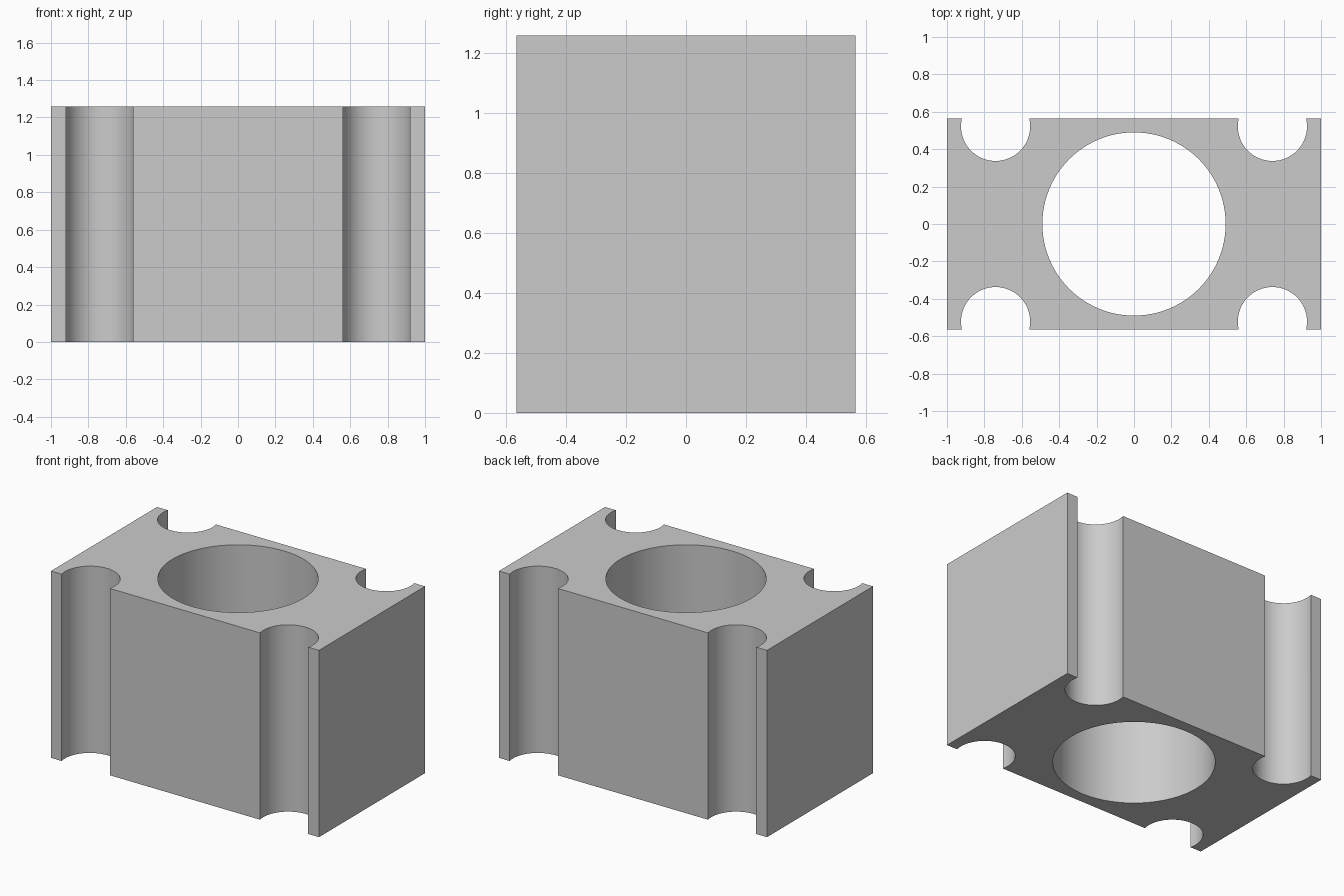
import bpy
import math

cube = bpy.data.objects.get("Cube")
if cube:
    bpy.data.objects.remove(cube, do_unlink=True)

WIDTH, DEPTH, HEIGHT = 2.0, 1.13, 1.26
BORE_RADIUS = 0.49
NOTCH_RADIUS, NOTCH_X, NOTCH_Y = 0.185, 0.74, 0.522

# Single plain grey
grey = bpy.data.materials.new("plain_grey")
grey.use_nodes = True
colour = (0.6, 0.6, 0.6, 1)
grey.diffuse_color = colour
grey.node_tree.nodes["Principled BSDF"].inputs["Base Color"].default_value = colour

# Solid block
bpy.ops.mesh.primitive_cube_add(size=1, location=(0, 0, HEIGHT / 2))
block = bpy.context.object
block.name = "bored_block"
block.scale = (WIDTH, DEPTH, HEIGHT)
bpy.ops.object.transform_apply(location=True, rotation=False, scale=True)
block.data.materials.append(grey)


def drill(name, x, y, radius, sides):
    """Cut a vertical round hole right through the block."""
    bpy.ops.mesh.primitive_cylinder_add(
        vertices=sides, radius=radius, depth=HEIGHT * 2, location=(x, y, HEIGHT / 2))
    cutter = bpy.context.object
    cutter.name = name
    cutter.hide_render = True
    cutter.data.materials.append(grey)
    cut = block.modifiers.new(name, 'BOOLEAN')
    cut.operation = 'DIFFERENCE'
    cut.solver = 'EXACT'
    cut.object = cutter
    bpy.context.view_layer.objects.active = block
    bpy.ops.object.modifier_apply(modifier=cut.name)
    bpy.data.objects.remove(cutter, do_unlink=True)


# Central bore
drill("bore_cutter", 0, 0, BORE_RADIUS, 96)

# Four round channels opening on the front and back faces
for sx in (-1, 1):
    for sy in (-1, 1):
        drill("channel_cutter", sx * NOTCH_X, sy * NOTCH_Y, NOTCH_RADIUS, 64)

# Smooth walls, crisp edges
block.select_set(True)
bpy.context.view_layer.objects.active = block
bpy.ops.object.shade_smooth_by_angle(angle=math.radians(30))
